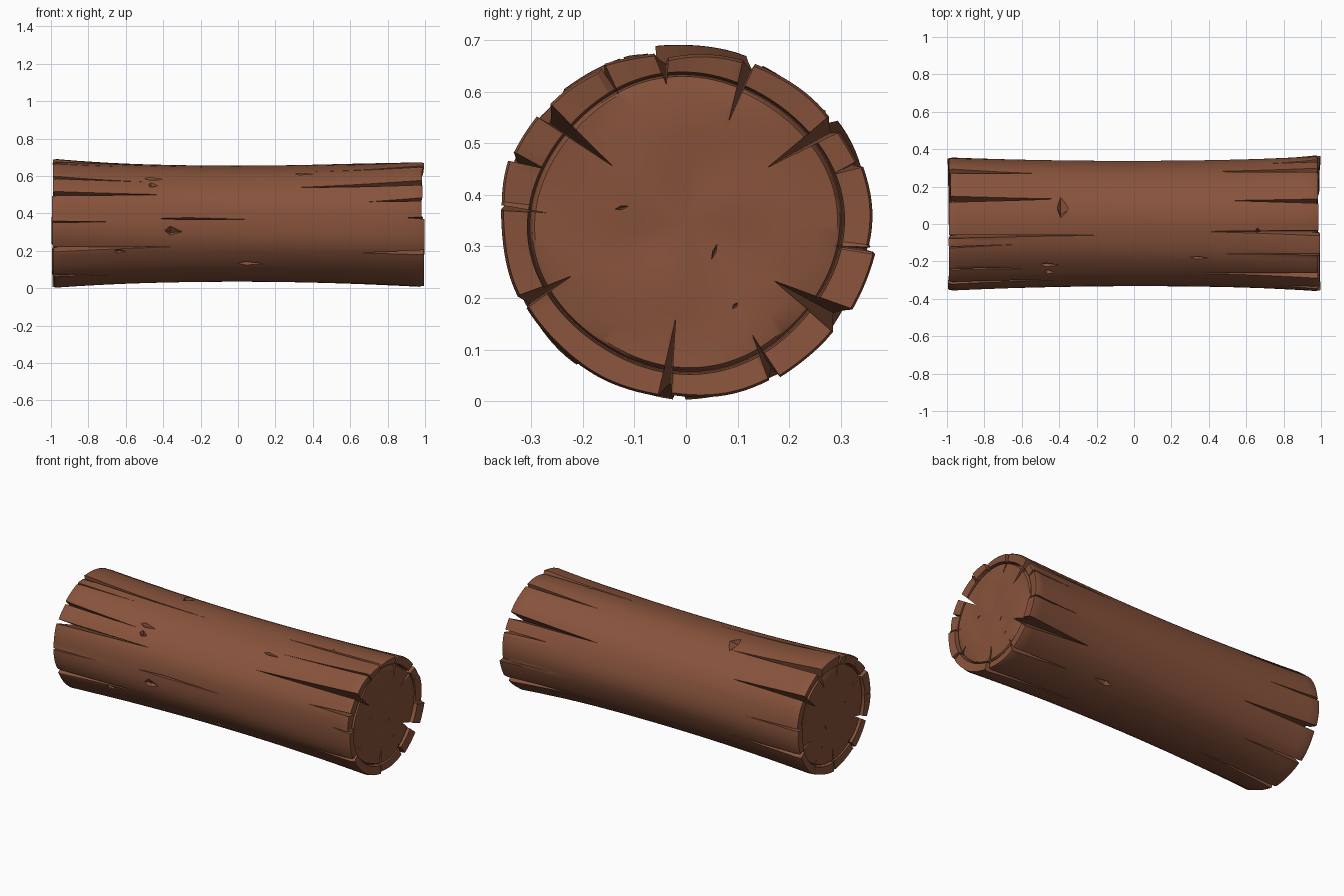
import bpy, bmesh, math, random
from mathutils import Vector

if "Cube" in bpy.data.objects:
    bpy.data.objects.remove(bpy.data.objects["Cube"])

random.seed(4)
ZC = 0.345                      # height of the log axis
SEG = 128                       # facets round the trunk

wood = bpy.data.materials.new("brown wood")
wood.diffuse_color = (0.244, 0.086, 0.044, 1)
wood.use_nodes = True
wood.node_tree.nodes["Principled BSDF"].inputs["Base Color"].default_value = wood.diffuse_color

# End cracks: angle (deg), inner radius, half width, length along the log
RIGHT = [(70, .21, .014, .5), (35, .18, .020, .6), (20, .29, .012, .3), (-8, .28, .006, .35),
         (-33, .19, .030, .45), (-62, .25, .014, .4), (-97, .18, .013, .6), (-153, .23, .018, .35),
         (175, .22, .007, .12), (158, .285, .014, .3), (140, .17, .018, .7), (117, .285, .007, .6),
         (98, .28, .022, .65)]
LEFT = [(152, .20, .014, .62), (133, .27, .010, .5), (205, .22, .016, .65), (68, .20, .020, .6),
        (101, .22, .010, .85), (110, .29, .006, .4), (38, .18, .016, .5), (8, .27, .010, .35),
        (-22, .20, .018, .5), (-55, .25, .012, .4), (-92, .19, .013, .55), (-125, .26, .012, .4),
        (178, .28, .007, .3)]
# Outward shift of the right-hand plates, starting at the crack at 20 degrees
RIGHT_SHIFT = [0, -.004, -.012, .002, 0, .008, .010, .004, 0, 0, .008, .016, .006]


def make_plates(cracks, shifts=None):
    """Bark plates between neighbouring cracks, each a little displaced."""
    angs = sorted(c[0] % 360 for c in cracks)
    return [(a, (angs[(i + 1) % len(angs)] - a) % 360,
             shifts[i] if shifts else random.uniform(-.004, .008),
             random.uniform(-.012, .012), random.uniform(-.010, .009))
            for i, a in enumerate(angs)]


PLATES = {1: make_plates(RIGHT, RIGHT_SHIFT), -1: make_plates(LEFT)}


def plate_offset(side, deg):
    for start, span, dr, tilt, dx in PLATES[side]:
        u = (deg - start) % 360
        if u < span:
            return dr + tilt * (u / span - .5), dx
    return 0, 0


def radius(x, deg):
    """Bark radius: waisted trunk, soft ridges, displaced plates at the ends."""
    t = math.radians(deg)
    r = .335 + .021 * abs(x) ** 2
    r += .0015 * math.sin(5 * t + 1 + x) + .0015 * math.sin(9 * t + 2 - x)
    w = max(0, (abs(x) - .45) / .55) ** 2
    return r + w * plate_offset(1 if x > 0 else -1, deg)[0]


def point(x, deg, r):
    t = math.radians(deg)
    squash = .925 + .03 * min(1, abs(x)) ** 2
    return Vector((x, r * math.cos(t), ZC + r * squash * math.sin(t)))


def new_object(name, bm):
    bmesh.ops.recalc_face_normals(bm, faces=bm.faces)
    me = bpy.data.meshes.new(name)
    bm.to_mesh(me)
    bm.free()
    me.materials.append(wood)
    ob = bpy.data.objects.new(name, me)
    bpy.context.collection.objects.link(ob)
    return ob


# Trunk: rings from one end centre, over the bark rim, to the other
CAP = [(.977, .09), (.980, .18), (.979, .25), (.977, .290), (.972, .295), (.953, .299),
       (.955, .301), (.984, .304)]
BODY = [-.97, -.93, -.85] + [i / 10 for i in range(-7, 8)] + [.85, .93, .97]
bm = bmesh.new()
rings = []


def add_ring(fn):
    rings.append([bm.verts.new(fn(360 * (i + .5) / SEG)) for i in range(SEG)])


def cap_ring(side, k):
    x, r = CAP[k]

    def fn(d):
        t = math.radians(d)
        dx = plate_offset(side, d)[1] if k == len(CAP) - 1 else 0
        wob = .004 * math.sin(3 * t + 2 * k) if k < 4 else 0
        rr = r + .004 * math.sin(4 * t + side)
        return point(side * (x + dx + wob), d, rr)
    add_ring(fn)


def rim_ring(side):
    def fn(d):
        dx = plate_offset(side, d)[1]
        return point(side * (.990 + dx), d, radius(side * .99, d) - .006)
    add_ring(fn)


for k in range(len(CAP)):
    cap_ring(-1, k)
rim_ring(-1)
for bx in BODY:
    add_ring(lambda d: point(bx, d, radius(bx, d)))
rim_ring(1)
for k in reversed(range(len(CAP))):
    cap_ring(1, k)
for a, b in zip(rings, rings[1:]):
    for i in range(SEG):
        j = (i + 1) % SEG
        bm.faces.new((a[i], a[j], b[j], b[i]))
for ring, x in ((rings[0], -.975), (rings[-1], .975)):
    c = bm.verts.new((x, 0, ZC))
    for i in range(SEG):
        bm.faces.new((c, ring[i], ring[(i + 1) % SEG]))
log = new_object("log", bm)

# Crack cutters: convex wedges
cut = bmesh.new()


def wedge(points):
    verts = [cut.verts.new(p) for p in points]
    bmesh.ops.convex_hull(cut, input=verts)


def end_crack(side, deg, r_in, half, length):
    a = math.degrees(half / .35)
    xe, xt = side * 1.04, side * (1 - length)
    tip = deg + random.uniform(-2, 2)
    rt = radius(xt, tip)
    wedge([point(xe, deg + random.uniform(-2, 2), r_in), point(xe, deg - a * 1.2, .42),
           point(xe, deg + a * 1.2, .42), point(xt, tip, rt), point(xt, tip, .42)])


def slit(x0, x1, deg, half, depth):
    """Lopsided nick in the bark between x0 and x1."""
    a, xm = math.degrees(half / .335), x0 * .7 + x1 * .3
    r = radius(xm, deg)
    wedge([point(x0, deg, r - .002), point(x1, deg + 1, r - .002), point(x0, deg, r + .03),
           point(x1, deg + 1, r + .03), point(xm, deg - a, r + .02),
           point(xm, deg + a * .6, r + .02), point(xm, deg + a * .3, r - depth)])


for crack in RIGHT:
    end_crack(1, *crack)
for crack in LEFT:
    end_crack(-1, *crack)
for nick in [(-.43, .12, 175, .012, .03), (-.48, -.43, 139, .035, .03), (-.39, -.30, 187, .05, .03),
             (0, .14, 223, .025, .03), (-.41, -.35, 76, .10, .035), (.65, .68, 96, .03, .025),
             (-.50, -.40, 130, .03, .02), (-.66, -.60, 207, .03, .025), (.30, .40, 122, .02, .02),
             (.30, .42, 300, .03, .03)]:
    slit(*nick)
# Small splits in the sawn faces
for side in (1, -1):
    for y, z, dy, dz in ((.055, .29, .008, .022), (-.125, .375, .017, .004), (.095, .185, .007, .008)):
        p, d = Vector((side * .99, y, z)), Vector((0, dy, dz))
        n = Vector((0, -dz, dy)).normalized() * .005
        wedge([p - d, p + d, p + n, p - n, p - Vector((side * .05, 0, 0))])
cutter = new_object("crack_cutter", cut)
cutter.hide_render = True

# Carve the cracks, then shade with crisp edges
mod = log.modifiers.new("cracks", 'BOOLEAN')
mod.operation, mod.solver, mod.object = 'DIFFERENCE', 'EXACT', cutter
mod.use_self = True
bpy.ops.object.select_all(action='DESELECT')
log.select_set(True)
bpy.context.view_layer.objects.active = log
bpy.ops.object.modifier_apply(modifier=mod.name)
bpy.data.objects.remove(cutter, do_unlink=True)
bpy.ops.object.shade_smooth_by_angle(angle=math.radians(28))
